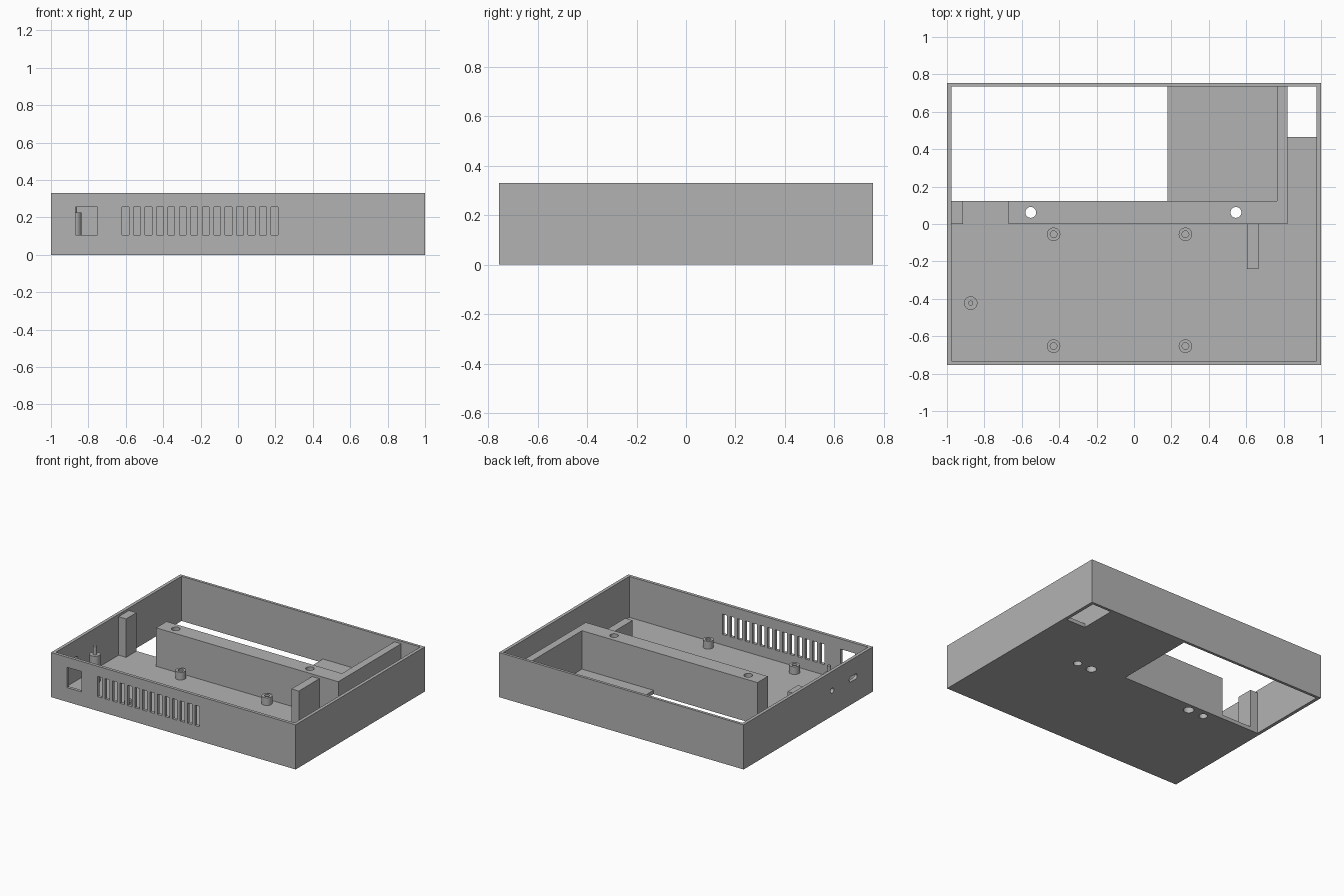
import bpy, bmesh, math

if "Cube" in bpy.data.objects:
    bpy.data.objects.remove(bpy.data.objects["Cube"])

FLOOR, TOP, RIM = 0.028, 0.312, 0.33

grey = bpy.data.materials.new("plain grey")
grey.diffuse_color = (0.45, 0.45, 0.45, 1)
grey.use_nodes = True
grey.node_tree.nodes["Principled BSDF"].inputs["Base Color"].default_value = grey.diffuse_color


def finish(name, bm):
    bmesh.ops.recalc_face_normals(bm, faces=bm.faces)
    me = bpy.data.meshes.new(name)
    bm.to_mesh(me)
    bm.free()
    me.materials.append(grey)
    ob = bpy.data.objects.new(name, me)
    bpy.context.collection.objects.link(ob)
    return ob


def prism(name, outline, z0, z1):
    """Extrude an xy outline from z0 to z1."""
    bm = bmesh.new()
    face = bm.faces.new([bm.verts.new((x, y, z0)) for x, y in outline])
    top = bmesh.ops.extrude_face_region(bm, geom=[face])["geom"]
    for v in top:
        if isinstance(v, bmesh.types.BMVert):
            v.co.z = z1
    return finish(name, bm)


def box(name, x0, x1, y0, y1, z0, z1):
    return prism(name, [(x0, y0), (x1, y0), (x1, y1), (x0, y1)], z0, z1)


def circle(x, y, r, n=32):
    return [(x + r * math.cos(2 * math.pi * i / n),
             y + r * math.sin(2 * math.pi * i / n)) for i in range(n)]


def lathe(name, x, y, profile, n=32):
    """Turn a closed (radius, z) profile around a vertical axis."""
    bm = bmesh.new()
    rings = [[bm.verts.new((px, py, z)) for px, py in circle(x, y, r, n)]
             for r, z in profile]
    for a, b in zip(rings, rings[1:]):
        for i in range(n):
            j = (i + 1) % n
            bm.faces.new((a[i], a[j], b[j], b[i]))
    bm.faces.new(rings[0])
    bm.faces.new(rings[-1])
    ob = finish(name, bm)
    smooth(ob)
    return ob


def select(ob):
    bpy.ops.object.select_all(action='DESELECT')
    ob.select_set(True)
    bpy.context.view_layer.objects.active = ob


def smooth(ob):
    select(ob)
    bpy.ops.object.shade_smooth_by_angle(angle=math.radians(30))


def cut(ob, cutters):
    select(ob)
    for c in cutters:
        m = ob.modifiers.new("cut", 'BOOLEAN')
        m.operation, m.solver, m.object = 'DIFFERENCE', 'EXACT', c
        bpy.ops.object.modifier_apply(modifier=m.name)


# Open tray with walls and floor
case = box("case", -1, 1, -0.755, 0.755, 0, RIM)
# L-shaped inner wall
inner_wall = prism("inner_wall", [(-0.67, 0), (0.82, 0), (0.82, 0.735), (0.765, 0.735),
                                  (0.765, 0.122), (-0.67, 0.122)], FLOOR, TOP)
# Side post and rib
box("side_post", -0.976, -0.915, 0, 0.122, FLOOR, TOP)
box("rib", 0.605, 0.665, -0.24, 0, FLOOR, 0.293)

# Cavity and floor openings
case_cutters = [
    box("cavity", -0.976, 0.976, -0.732, 0.735, FLOOR, 1),
    box("large_opening", -0.976, 0.18, 0.122, 0.735, -1, 0.1),
    box("small_opening", 0.82, 0.976, 0.465, 0.735, -1, 0.1),
    box("front_window", -0.87, -0.75, -0.8, -0.7, 0.105, 0.255),
]
# Row of vent slots in the front wall
for i in range(14):
    x = -0.601 + i * 0.0612
    case_cutters.append(box("vent", x - 0.018, x + 0.018, -0.8, -0.7, 0.105, 0.255))

# Round hole and slot in the left wall, made upright then turned sideways
for y, half in ((-0.28, 0), (-0.524, 0.028)):
    r = 0.019
    pts = [(px, py + math.copysign(half, py + 1e-6)) for px, py in circle(0, 0, r)]
    hole = prism("left_hole", pts, -0.1, 0.1)
    hole.rotation_euler.y = math.pi / 2
    hole.location = (-1, y, 0.188)
    case_cutters.append(hole)

# Screw holes through the wall, and blind holes from below
screw_cutters = [prism("screw_hole", circle(x, 0.062, 0.029), -1, 1) for x in (-0.552, 0.545)]
screw_cutters += [prism("blind_hole", circle(x, 0.062, 0.036), -1, 0.12) for x in (-0.425, 0.425)]

bpy.context.view_layer.update()
cut(case, case_cutters + screw_cutters)
cut(inner_wall, screw_cutters)
for c in case_cutters + screw_cutters:
    bpy.data.objects.remove(c)
smooth(case)
smooth(inner_wall)

# Board standoffs with a central hole
for x in (-0.43, 0.275):
    for y in (-0.055, -0.653):
        lathe("standoff", x, y, [(0.036, FLOOR), (0.036, 0.085), (0.018, 0.085), (0.018, FLOOR + 0.002)])
# Tall standoff with a locating pin
lathe("pin_standoff", -0.873, -0.423, [(0.036, FLOOR), (0.036, 0.225), (0.013, 0.225), (0.013, 0.285)])
